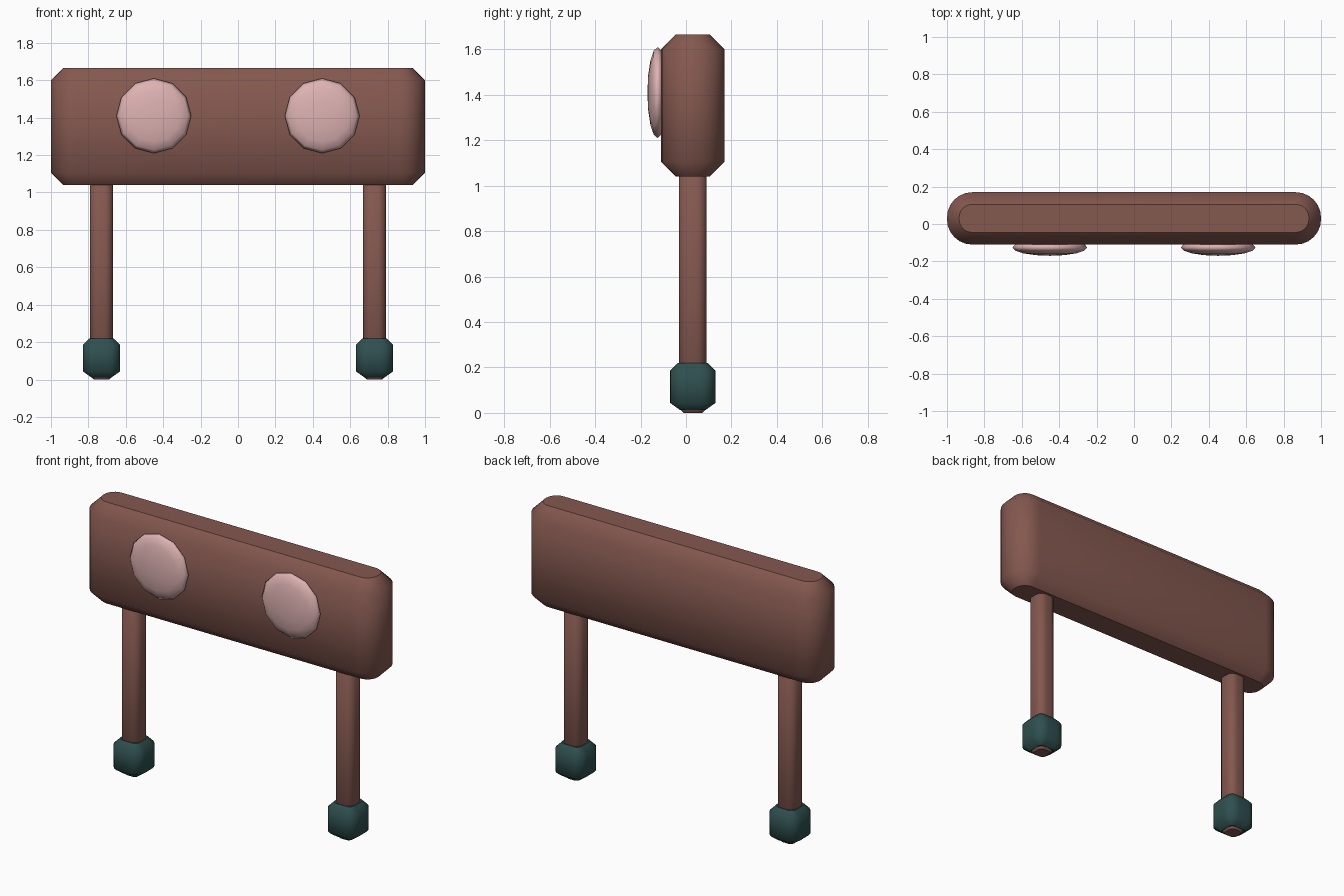
import bpy
import bmesh
import math
from mathutils import Matrix

default = bpy.data.objects.get("Cube")
if default:
    bpy.data.objects.remove(default, do_unlink=True)

MID_Y = 0.03


def make_material(name, rgb):
    linear = [((c / 255 + 0.055) / 1.055) ** 2.4 for c in rgb]
    mat = bpy.data.materials.new(name)
    mat.use_nodes = True
    mat.diffuse_color = (*linear, 1)
    mat.node_tree.nodes["Principled BSDF"].inputs["Base Color"].default_value = (*linear, 1)
    return mat


def add_object(name, bm, mat):
    bmesh.ops.recalc_face_normals(bm, faces=bm.faces)
    mesh = bpy.data.meshes.new(name)
    bm.to_mesh(mesh)
    bm.free()
    mesh.materials.append(mat)
    obj = bpy.data.objects.new(name, mesh)
    bpy.context.collection.objects.link(obj)
    return obj


def rounded_outline(hx, hy, radius, steps=6):
    """Rounded rectangle as a list of 2D points."""
    points = []
    for quarter, (sx, sy) in enumerate([(1, 1), (-1, 1), (-1, -1), (1, -1)]):
        for i in range(steps + 1):
            a = (quarter + i / steps) * math.pi / 2
            points.append((sx * (hx - radius) + radius * math.cos(a),
                           sy * (hy - radius) + radius * math.sin(a)))
    return points


def rounded_block(name, x, hx, hy, z0, z1, radius, low, high, mat):
    """Upright block with rounded corners; low and high are (inset, rise) chamfers."""
    bm = bmesh.new()
    levels = [(low[0], z0), (0, z0 + low[1]), (0, z1 - high[1]), (high[0], z1)]
    rings = []
    for inset, z in levels:
        outline = rounded_outline(hx - inset, hy - inset, max(radius - inset, 0.008))
        rings.append([bm.verts.new((x + px, MID_Y + py, z)) for px, py in outline])
    n = len(rings[0])
    for a, b in zip(rings, rings[1:]):
        for i in range(n):
            j = (i + 1) % n
            bm.faces.new((a[i], a[j], b[j], b[i])).smooth = True
    # Flat end caps with crisp rims
    for ring in (rings[0], rings[-1]):
        cap = bm.faces.new(ring)
        for edge in cap.edges:
            edge.smooth = False
    return add_object(name, bm, mat)


def disc(name, x, mat):
    """Flattened ball facing the front."""
    bm = bmesh.new()
    bmesh.ops.create_uvsphere(bm, u_segments=12, v_segments=8, radius=1)
    bm.transform(Matrix.Translation((x, -0.125, 1.41))
                 @ Matrix.Diagonal((0.2, 0.045, 0.2, 1))
                 @ Matrix.Rotation(math.pi / 2, 4, "X"))
    for face in bm.faces:
        face.smooth = True
    return add_object(name, bm, mat)


brown = make_material("warm brown", (132, 88, 79))
pink = make_material("dusty pink", (222, 178, 178))
teal = make_material("dark teal", (47, 79, 79))

# Long body
rounded_block("body", 0, 1, 0.14, 1.04, 1.665, 0.135,
              (0.065, 0.065), (0.065, 0.065), brown)

# Legs, feet and front discs on both sides
for side, sign in (("left", 1), ("right", -1)):
    rounded_block(side + "_leg", sign * 0.73, 0.061, 0.061, 0, 1.1, 0.045,
                  (0.02, 0.02), (0.02, 0.02), brown)
    rounded_block(side + "_foot", sign * 0.73, 0.1, 0.1, 0.012, 0.22, 0.065,
                  (0.045, 0.032), (0.035, 0.035), teal)
    disc(side + "_front_disc", sign * 0.45, pink)
